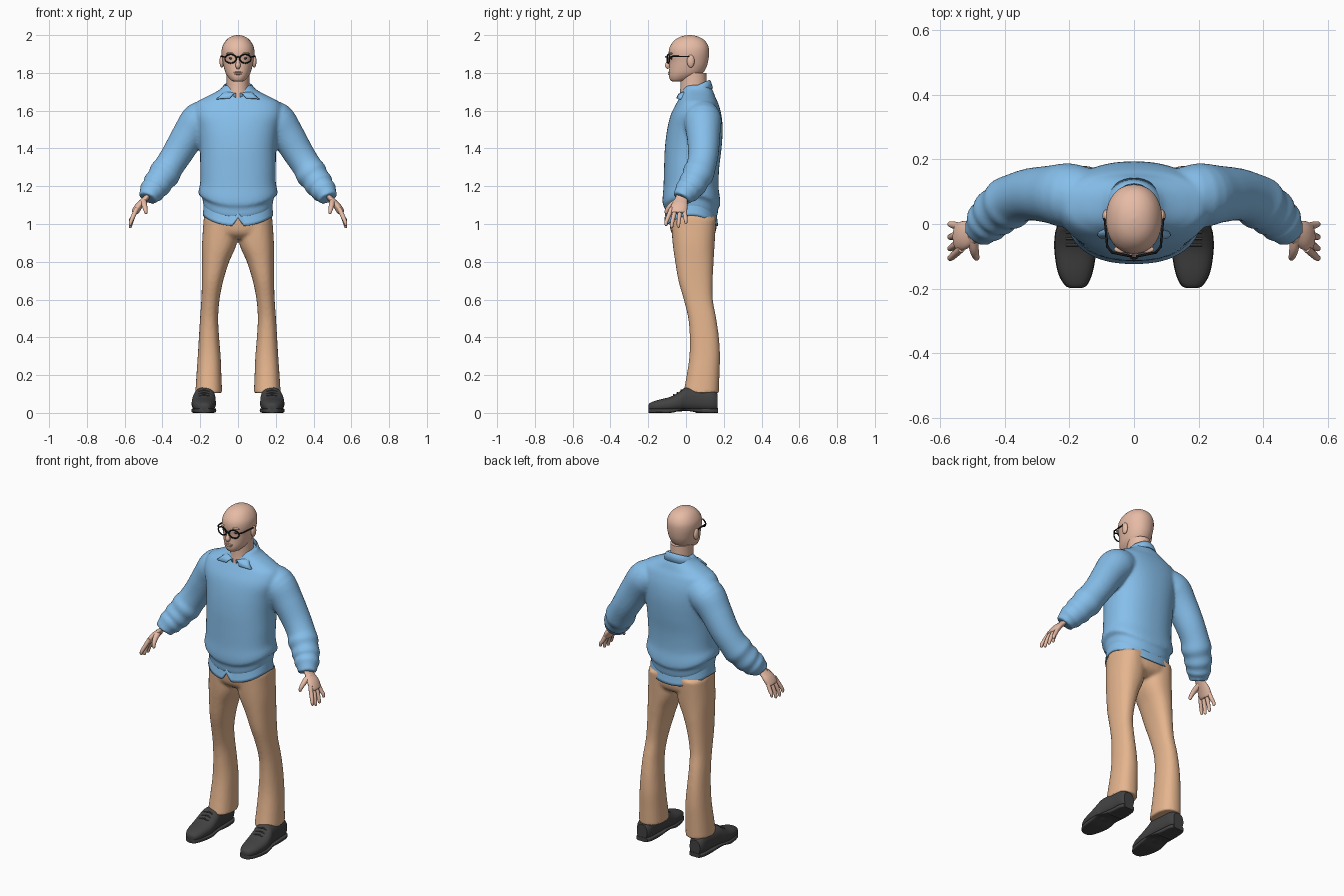
import bpy, bmesh, math
from mathutils import Vector, Matrix

if "Cube" in bpy.data.objects:
    bpy.data.objects.remove(bpy.data.objects["Cube"])


def material(name, rgb):
    m = bpy.data.materials.new(name)
    m.diffuse_color = (*rgb, 1)
    m.use_nodes = True
    m.node_tree.nodes["Principled BSDF"].inputs["Base Color"].default_value = m.diffuse_color
    return m


BLUE = material("blue_knit", (0.24, 0.52, 0.83))
TAN = material("tan_cloth", (0.78, 0.46, 0.27))
SKIN = material("skin", (0.80, 0.50, 0.38))
DARK = material("dark_leather", (0.055, 0.055, 0.055))
BLACK = material("black_frame", (0.01, 0.01, 0.01))


def smooth_keys(keys, sub):
    # Catmull-Rom interpolation through rows of numbers
    out = []
    for i in range(len(keys) - 1):
        a, b, c, d = (keys[max(0, min(len(keys) - 1, i + k))] for k in (-1, 0, 1, 2))
        for j in range(sub):
            t = j / sub
            out.append([q + 0.5 * t * (r - p + t * (2 * p - 5 * q + 4 * r - s + t * (3 * (q - r) + s - p)))
                        for p, q, r, s in zip(a, b, c, d)])
    return out + [list(keys[-1])]


def skin_rings(bm, rings, caps=True):
    vs = [[bm.verts.new(p) for p in r] for r in rings]
    n = len(vs[0])
    for r, s in zip(vs, vs[1:]):
        for i in range(n):
            bm.faces.new((r[i], r[(i + 1) % n], s[(i + 1) % n], s[i]))
    if caps:
        bm.faces.new(vs[0])
        bm.faces.new(vs[-1])


def loft(bm, rows, n=40, e=2.0, sub=4, side=1, along_y=False, caps=True):
    # rows: level, x0, x1, low, high, dip (front and back sag)
    rings = []
    for t, x0, x1, b0, b1, *dip in smooth_keys(rows, sub):
        ring = []
        for i in range(n):
            a = 2 * math.pi * i / n
            c, s = (math.copysign(abs(f) ** (2 / e), f) for f in (math.cos(a), math.sin(a)))
            x = side * ((x0 + x1) / 2 + c * (x1 - x0) / 2)
            b = (b0 + b1) / 2 + s * (b1 - b0) / 2
            ring.append((x, t, b) if along_y else (x, b, t - (dip[0] * s * s if dip else 0)))
        rings.append(ring)
    skin_rings(bm, rings, caps)


def sweep(bm, keys, n=24, flat=1.0, sub=4, side=1):
    # keys: x, y, z, radius
    pts = smooth_keys(keys, sub)
    rings = []
    for i, (x, y, z, r) in enumerate(pts):
        d = Vector(pts[min(i + 1, len(pts) - 1)][:3]) - Vector(pts[max(i - 1, 0)][:3])
        u = d.cross(Vector((0, 1, 0))).normalized()
        v = d.cross(u).normalized()
        ring = []
        for k in range(n):
            a = 2 * math.pi * k / n
            p = Vector((x, y, z)) + r * (flat * math.cos(a) * u + math.sin(a) * v)
            ring.append((side * p.x, p.y, p.z))
        rings.append(ring)
    skin_rings(bm, rings)


def ball(bm, loc, scale):
    bmesh.ops.create_uvsphere(bm, u_segments=20, v_segments=12, radius=1,
                              matrix=Matrix.Translation(loc) @ Matrix.Diagonal((*scale, 1)))


def finish(bm, name, mat, voxel=0, thick=0, angle=50):
    bmesh.ops.recalc_face_normals(bm, faces=bm.faces)
    me = bpy.data.meshes.new(name)
    bm.to_mesh(me)
    bm.free()
    for p in me.polygons:
        p.use_smooth = True
    me.set_sharp_from_angle(angle=math.radians(angle))
    me.materials.append(mat)
    ob = bpy.data.objects.new(name, me)
    bpy.context.collection.objects.link(ob)
    if voxel:
        m = ob.modifiers.new("merge", 'REMESH')
        m.mode, m.voxel_size, m.use_smooth_shade = 'VOXEL', voxel, True
        m = ob.modifiers.new("soften", 'SMOOTH')
        m.factor, m.iterations = 0.5, 3
    if thick:
        ob.modifiers.new("thickness", 'SOLIDIFY').thickness = thick
    return ob


def wire(name, lines, r, mat):
    cu = bpy.data.curves.new(name, 'CURVE')
    cu.dimensions, cu.bevel_depth, cu.bevel_resolution = '3D', r, 2
    for pts, closed in lines:
        sp = cu.splines.new('POLY')
        sp.points.add(len(pts) - 1)
        for p, co in zip(sp.points, pts):
            p.co = (*co, 1)
        sp.use_cyclic_u = closed
    cu.materials.append(mat)
    ob = bpy.data.objects.new(name, cu)
    bpy.context.collection.objects.link(ob)


# sweater: body with both sleeves merged
bm = bmesh.new()
body = [(1.08, .176, -.102, .16, .05), (1.10, .183, -.108, .167, .05), (1.14, .19, -.112, .172, .055),
        (1.155, .207, -.122, .181, .055), (1.18, .208, -.124, .18, .045), (1.22, .2, -.119, .172, .02),
        (1.3, .2, -.116, .176, 0), (1.4, .202, -.112, .188, 0), (1.5, .215, -.1, .194, 0),
        (1.58, .235, -.08, .187, 0), (1.64, .222, -.05, .17, 0), (1.67, .175, -.034, .156, 0),
        (1.695, .125, -.025, .147, 0), (1.715, .092, -.018, .138, 0), (1.735, .076, -.005, .125, 0)]
loft(bm, [(z, -w, w, f, b, d) for z, w, f, b, d in body], n=64, e=2.3)
sleeve = [(.13, .085, 1.57, .085), (.2, .088, 1.548, .1), (.26, .092, 1.472, .089), (.32, .092, 1.375, .081),
          (.365, .08, 1.305, .078), (.39, .064, 1.265, .084), (.41, .05, 1.237, .075), (.43, .033, 1.208, .077),
          (.443, .02, 1.19, .067), (.456, .005, 1.173, .069), (.468, -.01, 1.155, .056), (.478, -.022, 1.135, .052)]
for s in (1, -1):
    sweep(bm, sleeve, n=32, side=s)
finish(bm, "sweater", BLUE, voxel=0.009)

# shirt tail below the sweater, with a notch at the front
bm = bmesh.new()
loft(bm, [(1.12, -.18, .18, -.1, .16, .05), (1.045, -.186, .186, -.113, .17, .055)], n=96, e=2.3, caps=False)
for v in bm.verts:
    if v.co.y < 0 and abs(v.co.x) < .03 and v.co.z < 1.03:
        v.co.z += .045 * (1 - abs(v.co.x) / .03)
finish(bm, "shirt_tail", BLUE, thick=0.006)

# shirt collar, open at the front
bm = bmesh.new()
rows = []
for i in range(41):
    a = math.radians(-82 + 344 * i / 40)
    c, s = math.cos(a), math.sin(a)
    front = max(0, -s) ** 4
    y = .045 + .08 * s
    z = 1.692 + (y + .035) * .45
    rows.append([bm.verts.new(p) for p in (
        (.068 * c, .045 + .074 * s, z - .03), (.072 * c, y, z),
        ((.082 + .1 * front) * c, y + .006 * s, z - .006 + .004 * front),
        ((.1 + .22 * front) * c, .045 + .098 * s, z - .045 + .02 * front))])
for p, q in zip(rows, rows[1:]):
    for k in range(3):
        bm.faces.new((p[k], q[k], q[k + 1], p[k + 1]))
finish(bm, "shirt_collar", BLUE, thick=0.005)

# trousers: hips and both legs merged
bm = bmesh.new()
loft(bm, [(1.09, -.17, .17, -.09, .155), (1.0, -.182, .182, -.087, .163), (.95, -.175, .175, -.075, .152),
          (.92, -.12, .12, -.04, .11)], e=2.4)
leg = [(1.03, 0, .182, -.08, .16), (.9, .006, .19, -.071, .152), (.8, .047, .19, -.057, .146),
       (.7, .078, .191, -.04, .141), (.6, .098, .194, -.012, .142), (.5, .105, .201, .012, .16),
       (.4, .1, .207, .02, .174), (.3, .092, .213, .018, .18), (.2, .088, .22, .004, .177),
       (.105, .084, .226, -.014, .174)]
for s in (1, -1):
    loft(bm, leg, e=2.3, side=s)
finish(bm, "trousers", TAN, voxel=0.009)

# shoes: upper, sole, heel and laces
upper = [(-.199, .168, .192, .018, .04), (-.19, .148, .212, .01, .053), (-.15, .13, .234, .006, .068),
         (-.08, .118, .245, .006, .086), (-.03, .118, .243, .008, .115), (0, .12, .236, .01, .134),
         (.08, .125, .226, .008, .132), (.14, .13, .222, .008, .125), (.168, .142, .21, .012, .1)]
for s, tag in ((1, "left"), (-1, "right")):
    bm = bmesh.new()
    loft(bm, upper, e=2.4, side=s, along_y=True)
    loft(bm, [(y, a - .002, b + .002, .012 if -.05 < y < .05 else 0, .024) for y, a, b, _, _ in upper],
         e=5, side=s, along_y=True)
    loft(bm, [(.05, .128, .226, 0, .025), (.13, .13, .223, 0, .025), (.17, .145, .208, 0, .025)],
         e=5, side=s, along_y=True)
    finish(bm, tag + "_shoe", DARK, angle=40)
    wire(tag + "_laces", [([(s * (.18 + dx), y, z - abs(dx) * .25) for dx in (-.03, 0, .03)], False)
                          for y, z in ((-.065, .096), (-.045, .108), (-.025, .121))], .004, DARK)

# head, neck, nose, lips and ears
bm = bmesh.new()
head = [(1.754, .018, -.07, -.03), (1.76, .036, -.082, .01), (1.778, .053, -.089, .055), (1.8, .066, -.09, .09),
        (1.83, .075, -.088, .108), (1.86, .081, -.087, .117), (1.9, .087, -.092, .122), (1.935, .084, -.087, .12),
        (1.965, .069, -.068, .105), (1.985, .049, -.043, .08), (1.996, .026, -.013, .05), (2.0, .004, .014, .022)]
loft(bm, [(z, -w, w, f, b) for z, w, f, b in head], e=2.15)
loft(bm, [(1.66, -.066, .066, -.036, .115), (1.72, -.06, .06, -.03, .11), (1.8, -.06, .06, -.03, .108)])
sweep(bm, [(0, -.084, 1.888, .006), (0, -.092, 1.86, .01), (0, -.097, 1.838, .014), (0, -.09, 1.825, .009)], n=16)
ball(bm, (0, -.087, 1.803), (.024, .008, .004))
ball(bm, (0, -.086, 1.794), (.02, .009, .005))
for s in (1, -1):
    ball(bm, (s * .086, .025, 1.862), (.012, .02, .034))
    ball(bm, (s * .036, -.078, 1.903), (.026, .012, .006))
finish(bm, "head", SKIN)

# hands: flat palm, four fingers and a thumb
for s, tag in ((1, "left"), (-1, "right")):
    bm = bmesh.new()
    sweep(bm, [(.47, -.015, 1.16, .034), (.495, -.025, 1.128, .034), (.525, -.034, 1.095, .044),
               (.543, -.042, 1.066, .043), (.547, -.043, 1.058, .034)], flat=.45, side=s)
    for y0, y1, z in ((-.076, -.105, .99), (-.053, -.075, .978), (-.03, -.04, .98), (-.009, -.001, 1.0)):
        ym = y0 + (y1 - y0) * .6
        sweep(bm, [(.535, y0, 1.085, .012), (.555, ym, 1.04, .0115), (.568, y1, z + .02, .0095),
                   (.57, y1, z + .004, .007), (.57, y1, z, .002)], n=12, side=s)
    sweep(bm, [(.5, -.035, 1.125, .017), (.496, -.075, 1.102, .015), (.49, -.1, 1.075, .011),
               (.487, -.105, 1.058, .008), (.486, -.106, 1.052, .002)], n=12, side=s)
    finish(bm, tag + "_hand", SKIN)

# glasses: two rims, bridge and temples; eyes behind
lines = [([(-.01, -.104, 1.882), (0, -.107, 1.885), (.01, -.104, 1.882)], False)]
bm = bmesh.new()
for s in (1, -1):
    rim = [(s * (.039 + .03 * math.cos(a)), -.1 + .012 * (math.cos(a) + 1) / 2, 1.875 + .023 * math.sin(a))
           for a in (2 * math.pi * k / 28 for k in range(28))]
    lines += [(rim, True), ([(s * .068, -.088, 1.883), (s * .083, -.07, 1.887), (s * .09, .015, 1.887),
                             (s * .09, .035, 1.875)], False)]
    ball(bm, (s * .036, -.076, 1.877), (.013, .008, .006))
wire("glasses", lines, .0038, BLACK)
finish(bm, "eyes", DARK)
